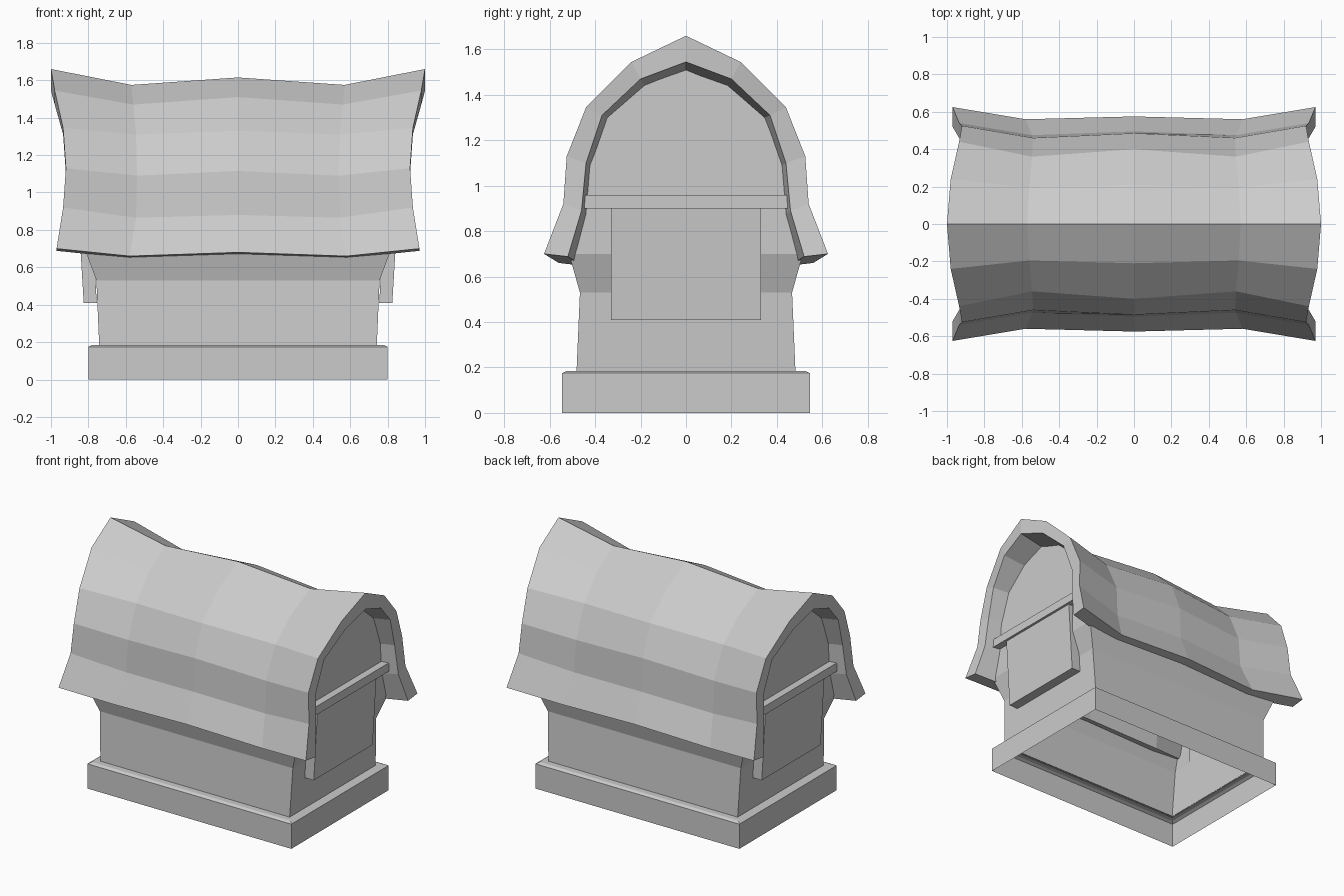
import bpy
import bmesh

if "Cube" in bpy.data.objects:
    bpy.data.objects.remove(bpy.data.objects["Cube"], do_unlink=True)

GREY = (0.6, 0.6, 0.6, 1.0)
mat = bpy.data.materials.new("plain grey")
mat.use_nodes = True
mat.diffuse_color = GREY
mat.node_tree.nodes["Principled BSDF"].inputs["Base Color"].default_value = GREY


def finish(name, bm):
    bmesh.ops.recalc_face_normals(bm, faces=bm.faces)
    mesh = bpy.data.meshes.new(name)
    bm.to_mesh(mesh)
    bm.free()
    mesh.materials.append(mat)
    obj = bpy.data.objects.new(name, mesh)
    bpy.context.collection.objects.link(obj)
    return obj


def bridge(bm, a, b):
    n = len(a)
    for i in range(n):
        j = (i + 1) % n
        bm.faces.new((a[i], a[j], b[j], b[i]))


def rect_ring(bm, x, y, z):
    return [bm.verts.new((sx * x, sy * y, z))
            for sx, sy in ((-1, -1), (1, -1), (1, 1), (-1, 1))]


def rect_loft(name, sections):
    """Open shell through rectangles given as half length, half width, height."""
    bm = bmesh.new()
    rings = [rect_ring(bm, *s) for s in sections]
    for a, b in zip(rings, rings[1:]):
        bridge(bm, a, b)
    return finish(name, bm)


def end_block(name, side, half_y, section):
    """Extrude an (x, z) section across y at one end of the building."""
    bm = bmesh.new()
    a, b = [[bm.verts.new((side * x, y, z)) for x, z in section]
            for y in (-half_y, half_y)]
    bridge(bm, a, b)
    bm.faces.new(a)
    bm.faces.new(b)
    return finish(name, bm)


# Plinth and flared walls, open underneath
rect_loft("plinth", [(0.80, 0.545, 0), (0.80, 0.545, 0.175),
                     (0.78, 0.525, 0.185), (0.74, 0.475, 0.185)])
rect_loft("walls", [(0.742, 0.482, 0.18), (0.757, 0.467, 0.53),
                    (0.82, 0.515, 0.70)])

# Gables, panels and beams at both ends
gable_half = [(0.515, 0.70), (0.455, 0.88), (0.43, 1.10),
              (0.36, 1.30), (0.20, 1.48), (0, 1.55)]
for side, label in ((1, "left"), (-1, "right")):
    bm = bmesh.new()
    outline = gable_half + [(-y, z) for y, z in gable_half[-2::-1]]
    bm.faces.new([bm.verts.new((side * 0.82, y, z)) for y, z in outline])
    gable = finish(label + "_gable", bm)
    if gable.data.polygons[0].normal.x * side < 0:
        gable.data.flip_normals()
    end_block(label + "_panel", side, 0.33,
              [(0.755, 0.41), (0.825, 0.41), (0.855, 0.91), (0.785, 0.91)])
    end_block(label + "_beam", side, 0.45,
              [(0.80, 0.90), (0.872, 0.90), (0.872, 0.96), (0.80, 0.96)])

# Roof half profiles from ridge to eave: x, y, z at end, waist and centre
end = [(1.0, 0, 1.66), (0.98, 0.24, 1.545), (0.935, 0.44, 1.345),
       (0.92, 0.525, 1.13), (0.935, 0.54, 0.92), (0.97, 0.625, 0.70)]
waist = [(0.57, 0, 1.575), (0.56, 0.195, 1.47), (0.545, 0.36, 1.31),
         (0.54, 0.46, 1.09), (0.545, 0.475, 0.865), (0.58, 0.56, 0.66)]
centre = [(0, 0, 1.615), (0, 0.21, 1.51), (0, 0.40, 1.33),
          (0, 0.485, 1.115), (0, 0.495, 0.88), (0, 0.575, 0.68)]
# Inward thickness as y, z
inset = [(0, -0.115), (-0.04, -0.075), (-0.07, -0.035),
         (-0.085, -0.03), (-0.08, -0.03), (-0.105, -0.012)]


def roof_ring(bm, half, side):
    inner = [(x, y + dy, z + dz) for (x, y, z), (dy, dz) in zip(half, inset)]
    loop = []
    for pts in (half, inner):
        full = [(x, -y, z) for x, y, z in pts[:0:-1]] + pts
        loop.append([bm.verts.new((side * x, y, z)) for x, y, z in full])
    return loop[0] + loop[1][::-1]


bm = bmesh.new()
rings = [roof_ring(bm, half, side) for half, side in
         ((end, -1), (waist, -1), (centre, 1), (waist, 1), (end, 1))]
for a, b in zip(rings, rings[1:]):
    bridge(bm, a, b)
for ring in (rings[0], rings[-1]):
    n = len(ring)
    for i in range(n // 2 - 1):
        bm.faces.new((ring[i], ring[i + 1], ring[n - 2 - i], ring[n - 1 - i]))
finish("curved_roof", bm)
